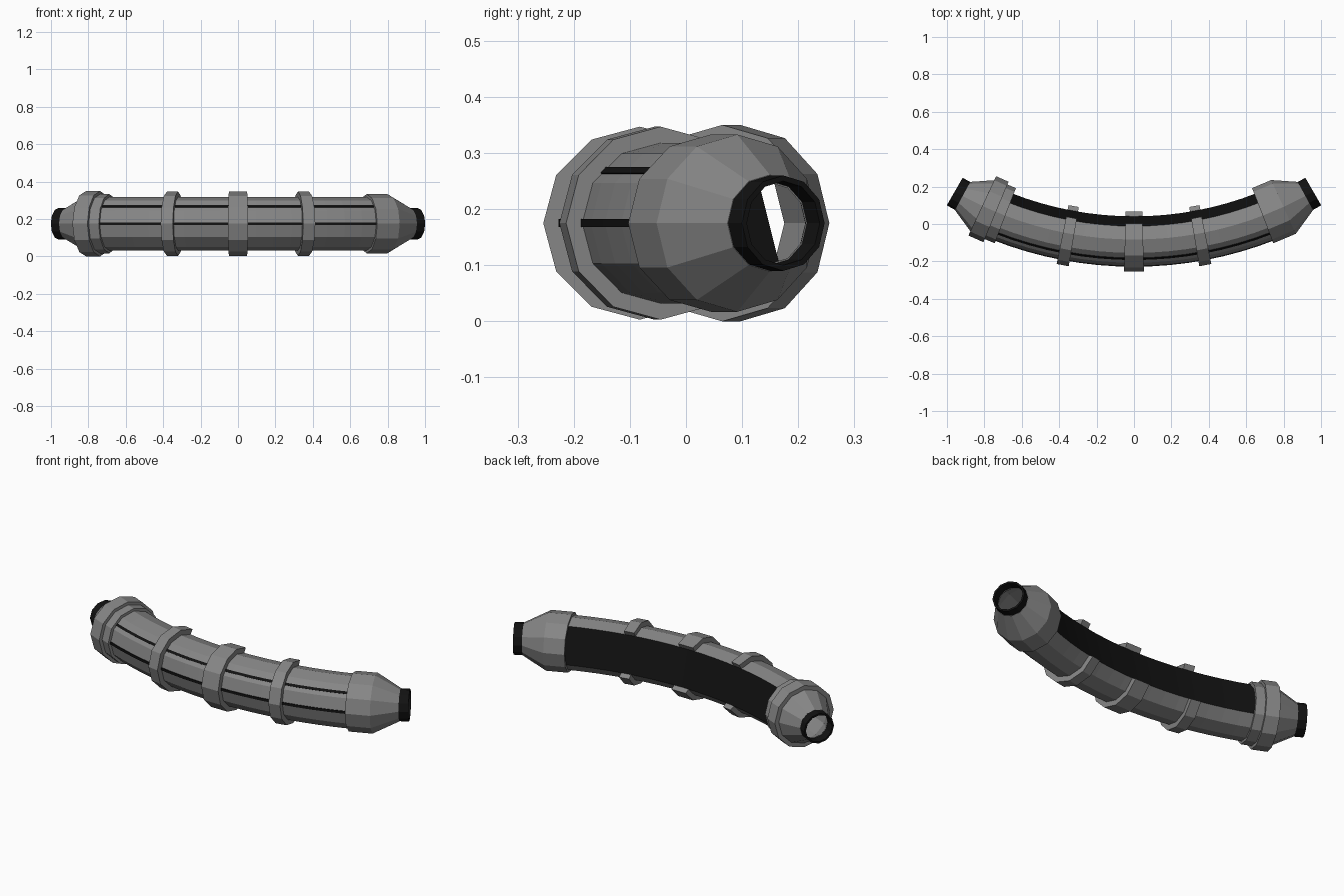
import bpy, bmesh, math

if "Cube" in bpy.data.objects:
    bpy.data.objects.remove(bpy.data.objects["Cube"])

ARC_R = 1.92      # radius of the curved centre line
ARC_Y = 1.837     # y of the bend centre
MID_Z = 0.175

def material(name, c):
    m = bpy.data.materials.new(name)
    m.diffuse_color = (c[0], c[1], c[2], 1)
    m.use_nodes = True
    m.node_tree.nodes["Principled BSDF"].inputs["Base Color"].default_value = m.diffuse_color
    return m

GREY = material("metal grey", (0.24, 0.24, 0.24))
BLACK = material("black", (0.006, 0.006, 0.006))

def place(t, r, a):
    """Arc angle t, section radius r, section angle a (0 = back, 90 = up), in degrees."""
    t, a = math.radians(t), math.radians(a)
    d = ARC_R - r * math.cos(a)
    return (d * math.sin(t), ARC_Y - d * math.cos(t), MID_Z + r * math.sin(a))

def loft(name, stations, mats, caps=True, loop=False, black_side=None):
    """Skin a list of (t, [(r, a), ...]) sections."""
    bm = bmesh.new()
    rows = [[bm.verts.new(place(t, r, a)) for r, a in prof] for t, prof in stations]
    n = len(rows[0])
    pairs = list(zip(rows, rows[1:]))
    if loop:
        pairs.append((rows[-1], rows[0]))
    for p, q in pairs:
        for j in range(n):
            k = (j + 1) % n
            f = bm.faces.new((p[j], p[k], q[k], q[j]))
            if j == black_side:
                f.material_index = 1
    if caps and not loop:
        for row in (rows[0], rows[-1]):
            f = bm.faces.new(row)
            f.material_index = len(mats) - 1
    bmesh.ops.recalc_face_normals(bm, faces=bm.faces[:])
    me = bpy.data.meshes.new(name)
    bm.to_mesh(me)
    bm.free()
    for m in mats:
        me.materials.append(m)
    ob = bpy.data.objects.new(name, me)
    bpy.context.collection.objects.link(ob)
    return ob

def steps(t0, t1, n):
    return [t0 + (t1 - t0) * i / n for i in range(n + 1)]

def circle(r):
    return [(r, a) for a in range(0, 360, 30)]

OPEN = list(range(60, 331, 30))   # section that leaves the back open

# Curved body: grey shell, flat black back
body = [(0.143, a) for a in OPEN]
loft("curved_body", [(t, body) for t in steps(-21.5, 21.5, 16)],
     [GREY, BLACK], black_side=len(OPEN) - 1)

# Black slots along the front
for name, a in (("front_slot", 180), ("upper_slot", 138)):
    w = 2.8
    r = 0.1455 if a == 180 else 0.1415
    prof = [(r - 0.008, a - w), (r, a - w), (r, a + w), (r - 0.008, a + w)]
    loft(name, [(t, prof) for t in steps(-21.4, 21.4, 16)], [BLACK])

# C-shaped clamp bands
band = [(0.172, a) for a in OPEN] + [(0.138, a) for a in reversed(OPEN)]
for name, t, half in (("middle_band", 0, 1.45), ("left_band", -10.5, 0.9), ("right_band", 10.5, 0.9)):
    loft(name, [(t - half, band), (t + half, band)], [GREY])

# Full ring on the left end
loft("end_ring", [(t, circle(r)) for t, r in
     ((-25.0, 0.175), (-22.6, 0.175), (-22.6, 0.14), (-25.0, 0.14))], [GREY], loop=True)

# Tapered hollow end caps with open black nozzles
for side, s in (("left", -1), ("right", 1)):
    loft(side + "_end_cap", [(s * t, circle(r)) for t, r in
         ((21.0, 0.158), (24.6, 0.158), (28.5, 0.086),
          (28.5, 0.072), (24.6, 0.145), (21.0, 0.14))], [GREY], loop=True)
    loft(side + "_nozzle", [(s * t, circle(r)) for t, r in
         ((28.3, 0.085), (29.95, 0.085), (29.95, 0.075), (28.3, 0.075))], [BLACK], loop=True)
